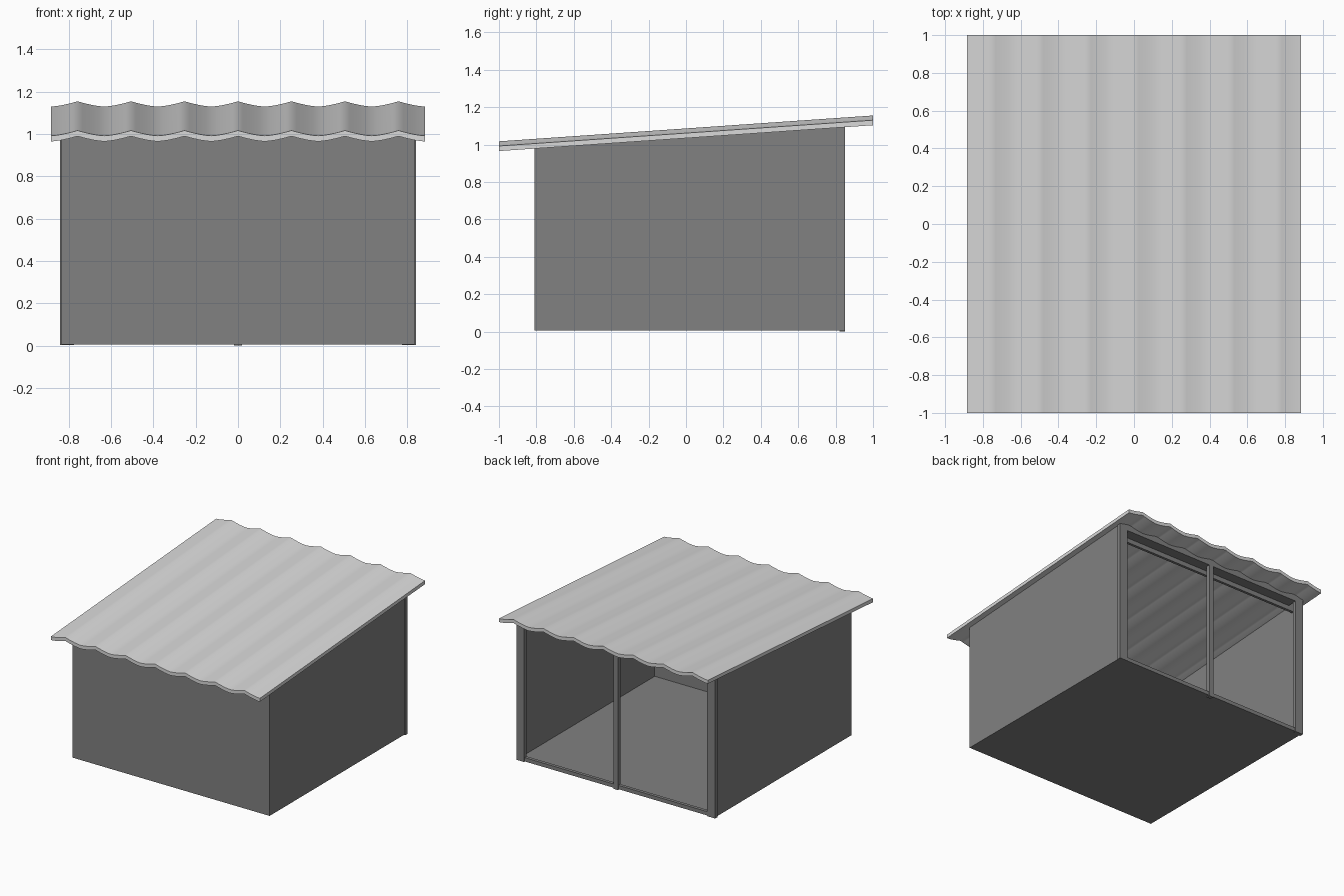
import bpy, bmesh
from mathutils import Vector

cube = bpy.data.objects.get("Cube")
if cube:
    bpy.data.objects.remove(cube)


def material(name, value):
    mat = bpy.data.materials.new(name)
    mat.use_nodes = True
    colour = (value, value, value, 1)
    mat.diffuse_color = colour
    mat.node_tree.nodes["Principled BSDF"].inputs["Base Color"].default_value = colour
    return mat


WALL = material("dark grey", 0.22)
ROOF = material("light grey", 0.70)
SLOPE = 0.069


def roof_base(y):
    """Height of the underside of the roof valleys at depth y."""
    return 0.965 + SLOPE * (y + 1)


def prism(name, points, sweep, mat):
    """Closed outline swept along a vector."""
    bm = bmesh.new()
    face = bm.faces.new([bm.verts.new(p) for p in points])
    result = bmesh.ops.extrude_face_region(bm, geom=[face])
    moved = [g for g in result["geom"] if isinstance(g, bmesh.types.BMVert)]
    bmesh.ops.translate(bm, verts=moved, vec=Vector(sweep))
    bmesh.ops.recalc_face_normals(bm, faces=bm.faces)
    mesh = bpy.data.meshes.new(name)
    bm.to_mesh(mesh)
    bm.free()
    mesh.materials.append(mat)
    obj = bpy.data.objects.new(name, mesh)
    bpy.context.collection.objects.link(obj)
    return obj


def board(name, x0, x1, y0, y1, z0, z1=None):
    """Box whose top follows the roof slope when no top height is given."""
    top0 = roof_base(y0) + 0.02 if z1 is None else z1
    top1 = roof_base(y1) + 0.02 if z1 is None else z1
    outline = [(x0, y0, z0), (x0, y1, z0), (x0, y1, top1), (x0, y0, top0)]
    return prism(name, outline, (x1 - x0, 0, 0), WALL)


# Corrugated sloping roof: rounded valleys meeting at ridges
HALF, WAVES, STEPS = 0.885, 7, 10
profile = []
for i in range(WAVES * STEPS + 1):
    u = i / STEPS
    rise = 0.025 * (2 * abs(u - round(u))) ** 1.5
    profile.append((-HALF + 2 * HALF * u / WAVES, rise))
lower = [(x, -1, roof_base(-1) + r) for x, r in profile]
upper = [(x, -1, roof_base(-1) + r + 0.027) for x, r in reversed(profile)]
roof = prism("corrugated_roof", lower + upper, (0, 2, 2 * SLOPE), ROOF)
bpy.context.view_layer.objects.active = roof
roof.select_set(True)
bpy.ops.object.shade_smooth_by_angle(angle=0.7)
roof.select_set(False)

# Floor and thin walls
board("floor", -0.835, 0.835, -0.81, 0.83, 0.006, 0.016)
board("front_wall", -0.835, 0.835, -0.81, -0.80, 0.006)
for side, s in (("left", 1), ("right", -1)):
    a, b = sorted((s * 0.825, s * 0.835))
    board(side + "_wall", a, b, -0.81, 0.83, 0.006)
    # Corner posts of the open back
    a, b = sorted((s * 0.775, s * 0.842))
    board(side + "_back_post", a, b, 0.82, 0.85, 0.003)

# Middle post, sill and header of the open back
board("middle_post", -0.018, 0.018, 0.82, 0.85, 0, 1.07)
board("back_sill", -0.78, 0.78, 0.82, 0.845, 0.006, 0.035)
board("back_header", -0.78, 0.78, 0.77, 0.85, 1.065)
board("inner_rail", -0.825, 0.825, 0.75, 0.77, 1.03)
